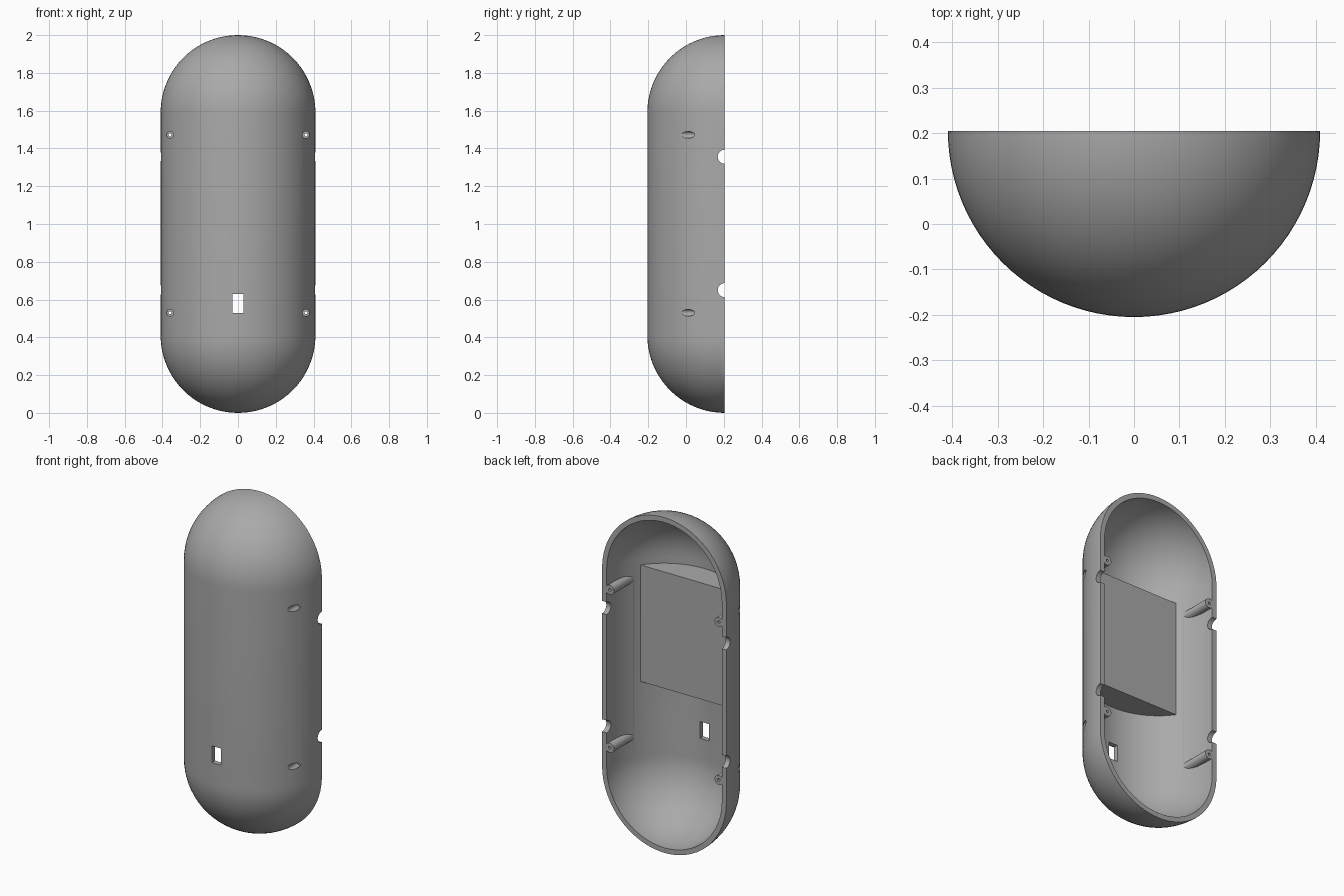
import bpy
import bmesh
from math import sin, cos, pi, radians
from mathutils import Matrix, Vector

old = bpy.data.objects.get("Cube")
if old:
    bpy.data.objects.remove(old, do_unlink=True)

RADIUS, WALL, RIM_Y = 0.41, 0.03, 0.205
LOW, HIGH = RADIUS, 2 - RADIUS      # centres of the two domed ends

grey = bpy.data.materials.new("plain_grey")
grey.use_nodes = True
colour = (0.4, 0.4, 0.4, 1)
grey.diffuse_color = colour
grey.node_tree.nodes["Principled BSDF"].inputs["Base Color"].default_value = colour


def to_object(name, bm):
    bmesh.ops.recalc_face_normals(bm, faces=bm.faces)
    mesh = bpy.data.meshes.new(name)
    bm.to_mesh(mesh)
    bm.free()
    mesh.materials.append(grey)
    obj = bpy.data.objects.new(name, mesh)
    bpy.context.collection.objects.link(obj)
    return obj


def capsule(name, radius, steps=20, turns=96):
    """Upright capsule spun around the vertical line through the rim plane."""
    bm = bmesh.new()
    arc = [i * pi / 2 / steps for i in range(steps + 1)]
    points = [(radius * sin(a), RIM_Y, HIGH + radius * cos(a)) for a in arc]
    points += [(radius * cos(a), RIM_Y, LOW - radius * sin(a)) for a in arc]
    verts = [bm.verts.new(p) for p in points]
    edges = [bm.edges.new(pair) for pair in zip(verts, verts[1:])]
    bmesh.ops.spin(bm, geom=verts + edges, cent=(0, RIM_Y, 0), axis=(0, 0, 1),
                   angle=2 * pi, steps=turns, use_merge=False)
    bmesh.ops.remove_doubles(bm, verts=bm.verts, dist=0.0001)
    return to_object(name, bm)


def box(name, low, high):
    bm = bmesh.new()
    low, high = Vector(low), Vector(high)
    size = Matrix.Diagonal((high - low).to_4d())
    bmesh.ops.create_cube(bm, size=1, matrix=Matrix.Translation((low + high) / 2) @ size)
    return to_object(name, bm)


def rod(name, radius, start, end, sides=32):
    bm = bmesh.new()
    start, end = Vector(start), Vector(end)
    along = end - start
    turn = along.to_track_quat('Z', 'Y').to_matrix().to_4x4()
    bmesh.ops.create_cone(bm, cap_ends=True, segments=sides, radius1=radius, radius2=radius,
                          depth=along.length,
                          matrix=Matrix.Translation((start + end) / 2) @ turn)
    return to_object(name, bm)


def combine(target, tool, operation):
    """Apply a boolean and discard the tool."""
    mod = target.modifiers.new("combine", 'BOOLEAN')
    mod.operation, mod.solver, mod.object = operation, 'EXACT', tool
    bpy.context.view_layer.objects.active = target
    bpy.ops.object.modifier_apply(modifier=mod.name)
    bpy.data.objects.remove(tool, do_unlink=True)


# Hollow capsule
shell = capsule("shell", RADIUS)
combine(shell, capsule("hollow", RADIUS - WALL), 'DIFFERENCE')

# Screw posts trimmed to the wall
POSTS = [(side * 0.36, z) for side in (-1, 1) for z in (0.53, 1.472)]
for x, z in POSTS:
    post = rod("post", 0.028, (x, -0.2, z), (x, 0.3, z))
    combine(post, capsule("trim", RADIUS - WALL / 2), 'INTERSECT')
    combine(shell, post, 'UNION')

# Open the back
combine(shell, box("back_cut", (-1, RIM_Y, -1), (1, 1, 3)), 'DIFFERENCE')

# Screw holes with wider recesses for the heads
for x, z in POSTS:
    combine(shell, rod("head_recess", 0.018, (x, -0.3, z), (x, 0.07, z)), 'DIFFERENCE')
    combine(shell, rod("screw_hole", 0.008, (x, -0.3, z), (x, 0.3, z), 16), 'DIFFERENCE')

# Round notches through both rims
for z in (0.65, 1.356):
    combine(shell, rod("notch", 0.037, (-1, RIM_Y, z), (1, RIM_Y, z)), 'DIFFERENCE')

# Slot through the front wall
combine(shell, box("slot", (-0.029, -0.4, 0.53), (0.029, 0, 0.63)), 'DIFFERENCE')

# Flat mounting block filling the inside of the front wall
block = box("mounting_block", (-0.39, -0.3, 0.855), (0.39, -0.015, 1.55))
combine(block, capsule("trim", RADIUS - WALL + 0.004), 'INTERSECT')

# Smooth curved walls, crisp edges
for obj in (shell, block):
    bpy.ops.object.select_all(action='DESELECT')
    obj.select_set(True)
    bpy.context.view_layer.objects.active = obj
    bpy.ops.object.shade_smooth_by_angle(angle=radians(30))
